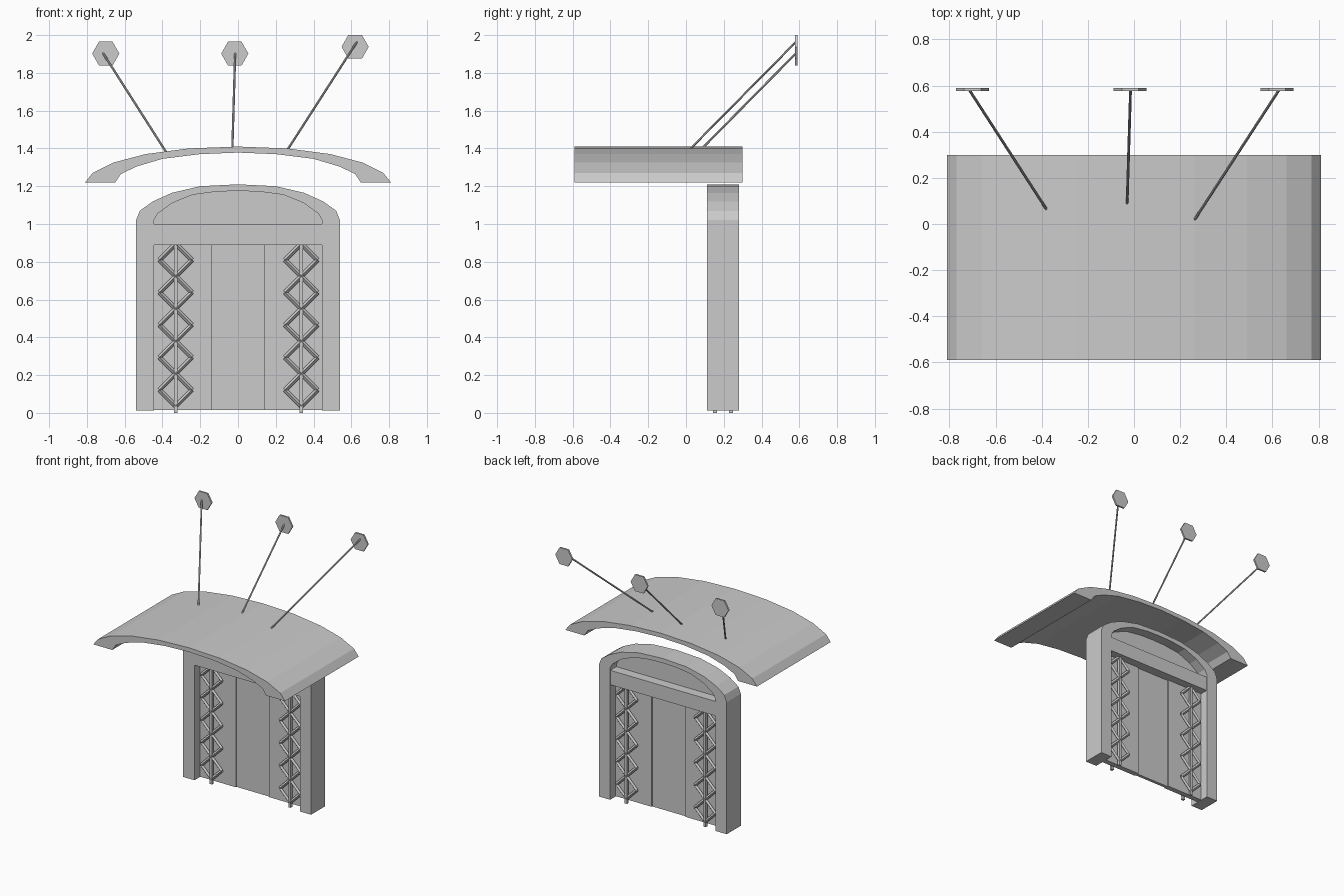
import bpy
from mathutils import Vector

if "Cube" in bpy.data.objects:
    bpy.data.objects.remove(bpy.data.objects["Cube"])


def extrude_profile(name, pts, y0, y1):
    """Closed x-z outline extruded along y."""
    n = len(pts)
    verts = [(x, y0, z) for x, z in pts] + [(x, y1, z) for x, z in pts]
    faces = [tuple(range(n)), tuple(range(2 * n - 1, n - 1, -1))]
    faces += [(i, i + n, (i + 1) % n + n, (i + 1) % n) for i in range(n)]
    me = bpy.data.meshes.new(name)
    me.from_pydata(verts, [], faces)
    ob = bpy.data.objects.new(name, me)
    bpy.context.collection.objects.link(ob)
    bpy.context.view_layer.objects.active = ob
    bpy.ops.object.mode_set(mode='EDIT')
    bpy.ops.mesh.select_all(action='SELECT')
    bpy.ops.mesh.normals_make_consistent(inside=False)
    bpy.ops.object.mode_set(mode='OBJECT')
    return ob


def box(name, x0, x1, y0, y1, z0, z1):
    return extrude_profile(name, [(x0, z0), (x1, z0), (x1, z1), (x0, z1)], y0, y1)


def bar(name, a, b, radius, sides):
    """Prism running from point a to point b."""
    a, b = Vector(a), Vector(b)
    bpy.ops.mesh.primitive_cylinder_add(vertices=sides, radius=radius,
                                        depth=(b - a).length, location=(a + b) / 2)
    ob = bpy.context.object
    ob.name = name
    ob.rotation_euler = (b - a).to_track_quat('Z', 'Y').to_euler()
    return ob


def mirrored(half):
    """Left half ending on x = 0, completed to the right."""
    return half + [(-x, z) for x, z in reversed(half[:-1])]


# Curved canopy
outer = mirrored([(-.81, 1.22), (-.77, 1.27), (-.66, 1.325), (-.49, 1.37), (-.26, 1.40), (0, 1.41)])
inner = mirrored([(-.65, 1.22), (-.62, 1.265), (-.535, 1.305), (-.40, 1.345), (-.20, 1.37), (0, 1.378)])
extrude_profile("canopy", outer + inner[::-1], -.59, .30)

# Arched door frame: legs and arch in one outline
Y0, Y1 = .11, .28
outer = mirrored([(-.54, .012), (-.54, 1.02), (-.52, 1.07), (-.45, 1.12),
                  (-.35, 1.165), (-.20, 1.20), (0, 1.21)])
inner = mirrored([(-.445, .012), (-.445, 1.02), (-.425, 1.055), (-.35, 1.11),
                  (-.24, 1.155), (-.11, 1.172), (0, 1.175)])
extrude_profile("door_frame", outer + inner[::-1], Y0, Y1)
box("lintel", -.445, .445, Y0 + .002, Y1 - .002, .89, 1.0)
extrude_profile("fanlight_pane", [(-.445, .99)] + inner[1:-1] + [(.445, .99)], .185, .205)

# Doors with a slightly recessed middle strip
for s, side in ((-1, "left"), (1, "right")):
    x0, x1 = sorted((s * .14, s * .46))
    box("door_panel_" + side, x0, x1, .175, .215, .015, .90)
box("door_centre", -.15, .15, .183, .207, .015, .90)

# Lattice handles on both faces of both doors
step = .172
for cx in (-.33, .335):
    for cy in (.153, .238):
        box("handle_post", cx - .01, cx + .01, cy - .01, cy + .01, 0, .89)
        for i in range(5):
            zc = .122 + i * step
            for s in (-1, 1):
                tip = (cx + s * .086, cy, zc)
                for d in (-1, 1):
                    bar("handle_lattice", (cx, cy, zc + d * step / 2), tip, .012, 4)

# Tie rods with hexagonal wall plates
for foot, top, plate in (
        ((-.38, .065, 1.38), (-.715, .583, 1.905), (-.70, 1.902)),
        ((-.03, .085, 1.40), (-.015, .583, 1.905), (-.017, 1.902)),
        ((.26, .015, 1.39), (.63, .583, 1.965), (.62, 1.938))):
    bar("tie_rod", foot, top, .006, 8)
    px, pz = plate
    hexagon = [(px + dx * .072, pz + dz * .063) for dx, dz in
               ((1, 0), (.5, 1), (-.5, 1), (-1, 0), (-.5, -1), (.5, -1))]
    extrude_profile("wall_plate", hexagon, .577, .59)
